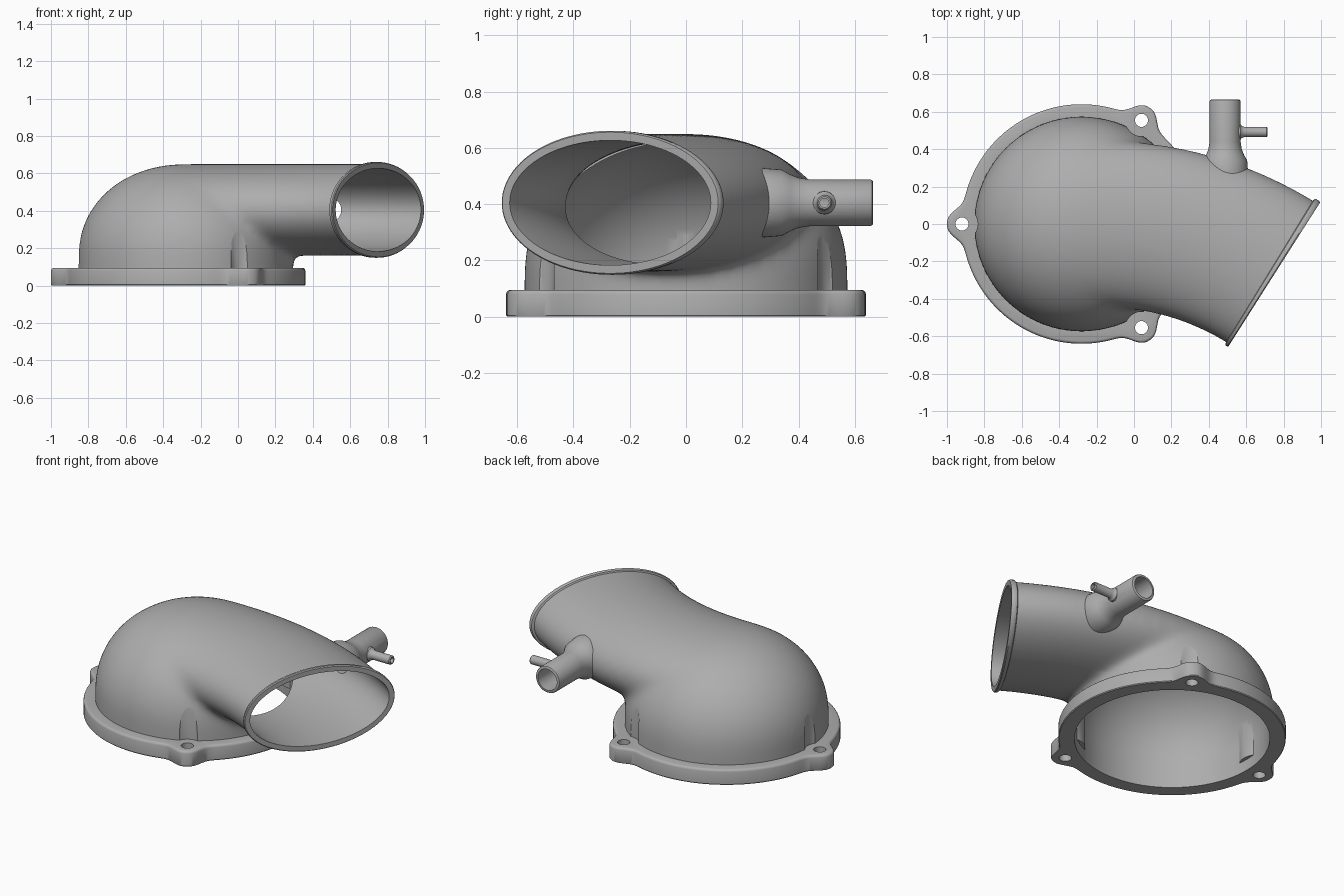
import bpy, bmesh
from math import sin, cos, pi, radians, exp, sqrt
from mathutils import Vector

default = bpy.data.objects.get("Cube")
if default:
    bpy.data.objects.remove(default, do_unlink=True)

AXIS_X = -0.28                       # centre of the round base
BEND_X, BEND_R, BEND = -0.174, 1.72, radians(32.5)
MID_Z = 0.405                        # height of the outlet centre line
EARS = [radians(a) for a in (60, 180, 300)]


def loft(name, rings):
    """Closed solid skinned through a list of equal-sized rings."""
    bm = bmesh.new()
    loops = [[bm.verts.new(p) for p in ring] for ring in rings]
    n = len(loops[0])
    for a, b in zip(loops, loops[1:]):
        for i in range(n):
            j = (i + 1) % n
            bm.faces.new((a[i], a[j], b[j], b[i]))
    bm.faces.new(loops[0][::-1])
    bm.faces.new(loops[-1])
    bmesh.ops.recalc_face_normals(bm, faces=bm.faces)
    mesh = bpy.data.meshes.new(name)
    bm.to_mesh(mesh)
    bm.free()
    obj = bpy.data.objects.new(name, mesh)
    bpy.context.collection.objects.link(obj)
    return obj


def turned(name, origin, axis, profile, n=48):
    """Round solid along an axis from (distance, radius) pairs."""
    axis = Vector(axis)
    u = axis.orthogonal().normalized()
    v = axis.cross(u)
    return loft(name, [[Vector(origin) + axis * d + (u * cos(2 * pi * i / n) + v * sin(2 * pi * i / n)) * r
                        for i in range(n)] for d, r in profile])


def apply_modifiers(obj):
    bpy.context.view_layer.objects.active = obj
    with bpy.context.temp_override(object=obj, active_object=obj):
        for name in [m.name for m in obj.modifiers]:
            bpy.ops.object.modifier_apply(modifier=name)


def combine(obj, other, operation):
    """Boolean with another solid, which is used up."""
    mod = obj.modifiers.new("combine", 'BOOLEAN')
    mod.operation, mod.object, mod.solver = operation, other, 'EXACT'
    apply_modifiers(obj)
    bpy.data.objects.remove(other, do_unlink=True)


def dome(name, radius, top, base):
    spring = 0.15
    profile = [(base, radius), (spring, radius)]
    for k in range(1, 25):
        t = radians(89) * k / 24
        profile.append((spring + (top - spring) * sin(t) ** 0.95, radius * cos(t) ** 0.95))
    return turned(name, (AXIS_X, 0, 0), (0, 0, 1), profile, 96)


def oval(angle, half_w, half_h, n=96):
    """Oval section at an angle round the bend; below zero the path runs straight."""
    a = max(angle, 0)
    centre = Vector((BEND_X + BEND_R * (sin(a) + min(angle, 0)), -BEND_R * (1 - cos(a)), MID_Z))
    side = Vector((sin(a), cos(a), 0))
    return [centre + side * half_w * cos(2 * pi * i / n) + Vector((0, 0, half_h * sin(2 * pi * i / n)))
            for i in range(n)]


def duct(name, half_w, half_h, start, end, steps=30):
    return loft(name, [oval(start + (end - start) * k / steps, half_w, half_h) for k in range(steps + 1)])


def ear_centre(angle, z):
    return (AXIS_X + 0.64 * cos(angle), 0.64 * sin(angle), z)


def flange_ring(z, inset, n=360):
    ring = []
    for i in range(n):
        t = 2 * pi * i / n
        r = 0.64 - inset
        for e in EARS:
            d = 0.64 * abs((t - e + pi) % (2 * pi) - pi)
            r += 0.08 * exp(-(d / 0.082) ** 2.6)
        ring.append((AXIS_X + r * cos(t), r * sin(t), z))
    return ring


def box(name, location, size, turn=0.0):
    bpy.ops.mesh.primitive_cube_add(size=1, location=location, rotation=(0, 0, turn))
    obj = bpy.context.object
    obj.name = name
    obj.scale = size
    return obj


# Domed body and oval outlet, blended into each other
body = dome("elbow_housing", 0.575, 0.65, -0.2)
combine(body, duct("outlet_outer", 0.447, 0.245, -0.06, BEND + 0.09), 'UNION')
remesh = body.modifiers.new("blend_mesh", 'REMESH')
remesh.mode, remesh.voxel_size = 'VOXEL', 0.016
blend = body.modifiers.new("blend", 'SMOOTH')
blend.factor, blend.iterations = 0.5, 40
apply_modifiers(body)

# Trim the bottom and the outlet mouth
combine(body, box("bottom_trim", (0, 0, -0.25 + 0.005), (4, 4, 0.5)), 'DIFFERENCE')
mouth = Vector((BEND_X + BEND_R * sin(BEND), -BEND_R * (1 - cos(BEND)), MID_Z))
outward = Vector((cos(BEND), -sin(BEND), 0))
combine(body, box("mouth_trim", mouth + outward * 0.246, (0.5, 1.4, 1.4), -BEND), 'DIFFERENCE')

# Lip round the mouth
lip = [(-0.030, 0.0), (-0.026, 0.010), (-0.020, 0.013), (-0.006, 0.013), (0.0, 0.008)]
combine(body, loft("mouth_lip", [oval(BEND + d / BEND_R, 0.447 + g, 0.243 + g) for d, g in lip]), 'UNION')

# Side spout with its small nipple
SPOUT = (0.487, 0, MID_Z)
combine(body, turned("spout", SPOUT, (0, 1, 0),
                     [(0.25, 0.125), (0.34, 0.118), (0.37, 0.101), (0.40, 0.089), (0.44, 0.083),
                      (0.655, 0.083), (0.662, 0.080), (0.665, 0.075)]), 'UNION')
NIPPLE = (0.487, 0.492, MID_Z)
combine(body, turned("nipple", NIPPLE, (1, 0, 0),
                     [(0.03, 0.046), (0.083, 0.040), (0.09, 0.032), (0.105, 0.027),
                      (0.222, 0.027), (0.228, 0.022)], 32), 'UNION')

# Bolt head clearances scooped out of the dome
for e in EARS:
    combine(body, turned("bolt_clearance", ear_centre(e, 0.05), (0, 0, 1), [(0, 0.085), (0.5, 0.085)]), 'DIFFERENCE')

# Base flange with three ears and a rounded top edge
flange = [(0, 0.004), (0.005, 0), (0.08, 0), (0.088, 0.003), (0.093, 0.008), (0.095, 0.015)]
combine(body, loft("flange", [flange_ring(z, i) for z, i in flange]), 'UNION')
for e in EARS:
    combine(body, turned("bolt_hole", ear_centre(e, -0.1), (0, 0, 1), [(0, 0.035), (0.3, 0.035)], 32), 'DIFFERENCE')

# Hollow inside, leaving bosses behind the bolt clearances
hollow = dome("hollow", 0.55, 0.625, -0.2)
for e in EARS:
    combine(hollow, turned("boss", ear_centre(e, 0.07), (0, 0, 1), [(0, 0.112), (0.5, 0.112)]), 'DIFFERENCE')
combine(hollow, duct("outlet_bore", 0.424, 0.222, -0.03, BEND + 0.05), 'UNION')
combine(hollow, turned("spout_bore", SPOUT, (0, 1, 0), [(0.05, 0.065), (0.8, 0.065)]), 'UNION')
combine(hollow, turned("nipple_bore", NIPPLE, (1, 0, 0), [(0, 0.016), (0.4, 0.016)], 24), 'UNION')
combine(body, hollow, 'DIFFERENCE')

# Plain grey finish
grey = bpy.data.materials.new("cast_grey")
grey.use_nodes = True
grey.diffuse_color = (0.42, 0.42, 0.42, 1)
grey.node_tree.nodes["Principled BSDF"].inputs["Base Color"].default_value = grey.diffuse_color
body.data.materials.clear()
body.data.materials.append(grey)
for poly in body.data.polygons:
    poly.material_index = 0

bpy.ops.object.select_all(action='DESELECT')
body.select_set(True)
bpy.context.view_layer.objects.active = body
bpy.ops.object.shade_smooth_by_angle(angle=radians(35))
